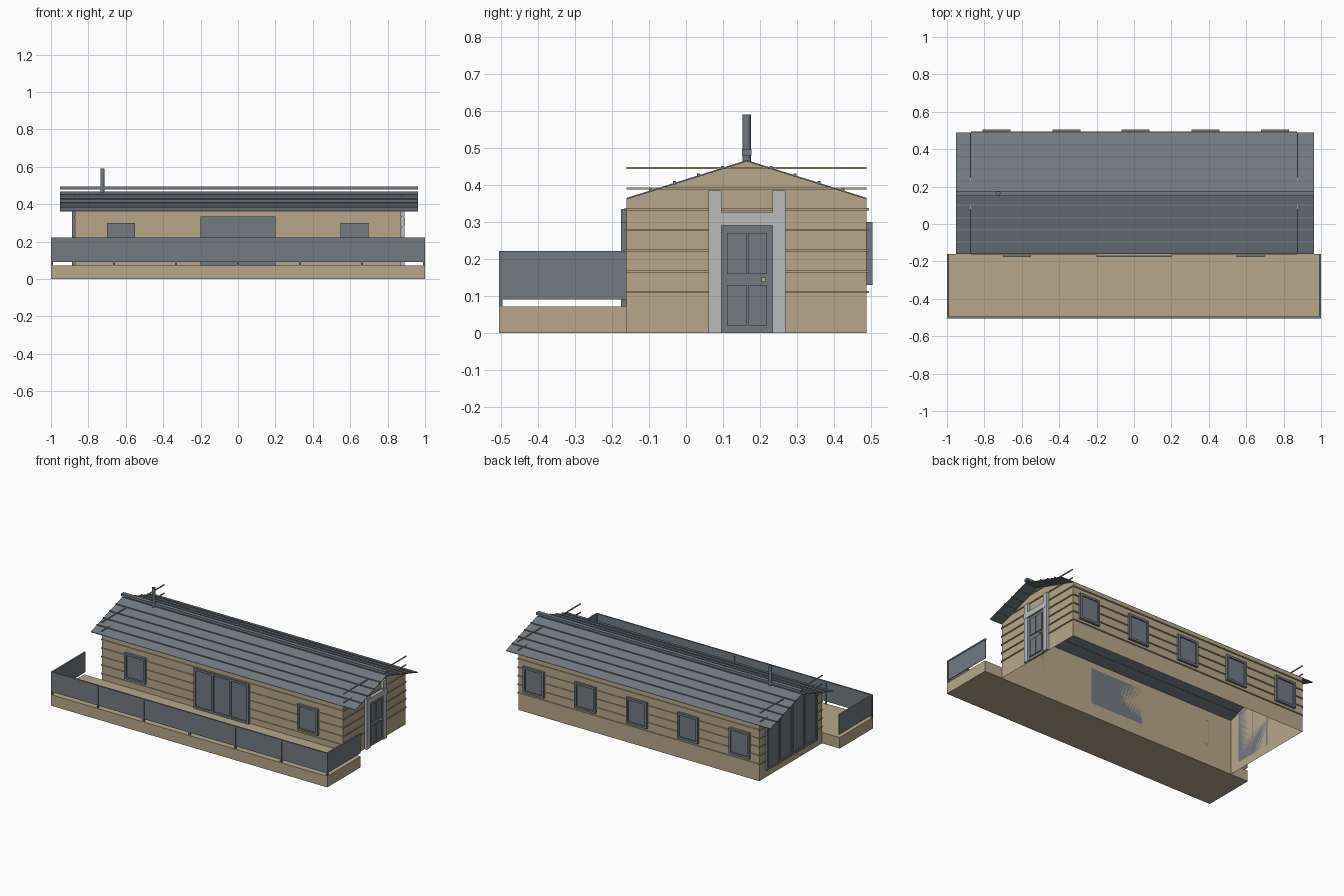
import bpy, bmesh, math

if "Cube" in bpy.data.objects:
    bpy.data.objects.remove(bpy.data.objects["Cube"])


def material(name, rgb):
    m = bpy.data.materials.new(name)
    m.use_nodes = True
    m.diffuse_color = (*rgb, 1)
    bsdf = next(n for n in m.node_tree.nodes if n.type == 'BSDF_PRINCIPLED')
    bsdf.inputs["Base Color"].default_value = (*rgb, 1)
    return m


timber = material("tan timber", (0.48, 0.386, 0.254))
slate = material("slate grey", (0.168, 0.195, 0.22))
trim = material("light grey trim", (0.485, 0.497, 0.515))


def make(name, bm, mat):
    bmesh.ops.recalc_face_normals(bm, faces=bm.faces)
    mesh = bpy.data.meshes.new(name)
    bm.to_mesh(mesh)
    bm.free()
    mesh.materials.append(mat)
    ob = bpy.data.objects.new(name, mesh)
    bpy.context.scene.collection.objects.link(ob)
    return ob


def prism(bm, profile, x0, x1):
    """Extrude a (y, z) outline along x."""
    a = [bm.verts.new((x0, y, z)) for y, z in profile]
    b = [bm.verts.new((x1, y, z)) for y, z in profile]
    bm.faces.new(a)
    bm.faces.new(b[::-1])
    n = len(a)
    return [bm.faces.new((a[i], b[i], b[(i + 1) % n], a[(i + 1) % n])) for i in range(n)]


def box(bm, x, y, z):
    prism(bm, [(y[0], z[0]), (y[1], z[0]), (y[1], z[1]), (y[0], z[1])], *x)


def boxes(name, mat, *items):
    bm = bmesh.new()
    for item in items:
        box(bm, *item)
    return make(name, bm, mat)


FRONT, BACK, END = -0.16, 0.488, 0.872
RIDGE_Y, RIDGE_Z, EAVE_Z = 0.164, 0.463, 0.361
SLOPE = (RIDGE_Z - EAVE_Z) / (BACK - RIDGE_Y)


def roof_z(y):
    return RIDGE_Z - SLOPE * abs(y - RIDGE_Y)


# House shell: gabled walls, open underneath and at the roof
bm = bmesh.new()
sides = prism(bm, [(FRONT, 0), (BACK, 0), (BACK, EAVE_Z), (RIDGE_Y, RIDGE_Z), (FRONT, EAVE_Z)], -END, END)
bmesh.ops.delete(bm, geom=[sides[0], sides[2], sides[3]], context='FACES_ONLY')
make("house_walls", bm, timber)

# Siding strips
bm = bmesh.new()
lap = 0.006
for i in range(7):
    z = 0.108 + i * 0.0558
    zs = (z, z + 0.006)
    for s in (-1, 1):
        box(bm, sorted((s * END, s * (END + lap))), (FRONT, BACK), zs)
    if i < 5:
        box(bm, (-END, END), (FRONT - lap, FRONT), zs)
        box(bm, (-END, END), (BACK, BACK + lap), zs)
make("siding_strips", bm, timber)

# Roof sheet, battens and ridge rail
ROOF_X = (-0.953, 0.962)
t = 0.004
bm = bmesh.new()
prism(bm, [(FRONT, EAVE_Z), (RIDGE_Y, RIDGE_Z), (BACK, EAVE_Z),
           (BACK, EAVE_Z + t), (RIDGE_Y, RIDGE_Z + t), (FRONT, EAVE_Z + t)], *ROOF_X)
make("roof", bm, slate)
bm = bmesh.new()
for s in (-1, 1):
    for i in range(1, 5):
        y = RIDGE_Y + s * 0.065 * i
        z = roof_z(y)
        box(bm, ROOF_X, (y - 0.004, y + 0.004), (z, z + 0.009))
make("roof_battens", bm, slate)
boxes("ridge_rail", slate, (ROOF_X, (RIDGE_Y - 0.013, RIDGE_Y + 0.013), (0.479, 0.495)))

# Chimney pipe
bpy.ops.mesh.primitive_cylinder_add(vertices=12, radius=0.011, depth=0.15,
                                    location=(-0.725, RIDGE_Y, 0.515))
pipe = bpy.context.object
pipe.name = "chimney_pipe"
pipe.data.materials.append(slate)
bpy.ops.object.shade_smooth_by_angle(angle=math.radians(40))

# Deck
boxes("deck", timber, ((-1, 1), (-0.505, FRONT), (0, 0.072)))

# Railing: panels, posts, top rail
RAIL = (0.213, 0.222)
PANEL = (0.09, 0.213)
Y0 = -0.505
boxes("railing_panels", slate,
      ((-0.995, 0.995), (Y0 + 0.003, Y0 + 0.007), PANEL),
      *[((s * 0.995 - 0.002, s * 0.995 + 0.002), (Y0 + 0.003, FRONT), PANEL) for s in (-1, 1)])
boxes("railing_top", slate,
      ((-1, 1), (Y0, Y0 + 0.01), RAIL),
      *[((s * 0.995 - 0.005, s * 0.995 + 0.005), (Y0, FRONT), RAIL) for s in (-1, 1)])
boxes("railing_posts", slate,
      *[((x - 0.005, x + 0.005), (Y0, Y0 + 0.01), (0.072, RAIL[1]))
        for x in [-0.995 + i * 1.99 / 6 for i in range(7)]])


# Windows: raised frame with mullions and a recessed pane
def window(name, cx, wall, out, width, z0, z1, panes=1):
    f = 0.014
    face = sorted((wall, wall + out * 0.016))
    x0, x1 = cx - width / 2, cx + width / 2
    parts = [((x0, x1), face, (z0, z0 + f)), ((x0, x1), face, (z1 - f, z1))]
    for i in range(panes + 1):
        x = x0 + i * (width - f) / panes
        parts.append(((x, x + f), face, (z0 + f, z1 - f)))
    boxes(name + "_frame", slate, *parts)
    boxes(name + "_pane", slate,
          ((x0 + f, x1 - f), sorted((wall, wall + out * 0.008)), (z0 + f, z1 - f)))


for i, x in enumerate((-0.735, -0.362, 0.008, 0.382, 0.755)):
    window(f"back_window_{i + 1}", x, BACK, 1, 0.15, 0.13, 0.3)
for side, x in (("right", -0.625), ("left", 0.624)):
    window(f"front_{side}_window", x, FRONT, -1, 0.15, 0.13, 0.3)
window("patio_door", 0, FRONT, -1, 0.4, 0.072, 0.335, panes=3)

# Glazed gable on the right end
bm = bmesh.new()
g0, g1, base = -0.09, 0.42, 0.05
prism(bm, [(g0, base), (g1, base), (g1, roof_z(g1) - 0.01),
           (RIDGE_Y, RIDGE_Z - 0.01), (g0, roof_z(g0) - 0.01)], -END - 0.008, -END)
make("gable_glass", bm, slate)
bm = bmesh.new()
w = 0.007
for i in range(5):
    y = g0 + (g1 - g0) * i / 4
    prism(bm, [(y - w, base), (y + w, base), (y + w, roof_z(y + w) - 0.003),
               (y - w, roof_z(y - w) - 0.003)], -END - 0.016, -END)
box(bm, (-END - 0.016, -END), (g0, g1), (base, base + 0.014))
make("gable_mullions", bm, slate)

# Entrance door on the left end
D0, D1 = 0.096, 0.234
boxes("door_surround", trim,
      ((END, END + 0.018), (D0 - 0.035, D0), (0, 0.385)),
      ((END, END + 0.018), (D1, D1 + 0.035), (0, 0.385)),
      ((END, END + 0.02), (D0 - 0.035, D1 + 0.035), (0.29, 0.326)))
boxes("door_leaf", slate, ((END, END + 0.009), (D0, D1), (0, 0.29)))
mid = (D0 + D1) / 2
boxes("door_panels", slate,
      *[((END, END + 0.014), ys, zs)
        for ys in ((D0 + 0.015, mid - 0.002), (mid + 0.002, D1 - 0.015))
        for zs in ((0.02, 0.13), (0.16, 0.27))])
boxes("door_knob", timber, ((END, END + 0.022), (0.204, 0.216), (0.138, 0.15)))
